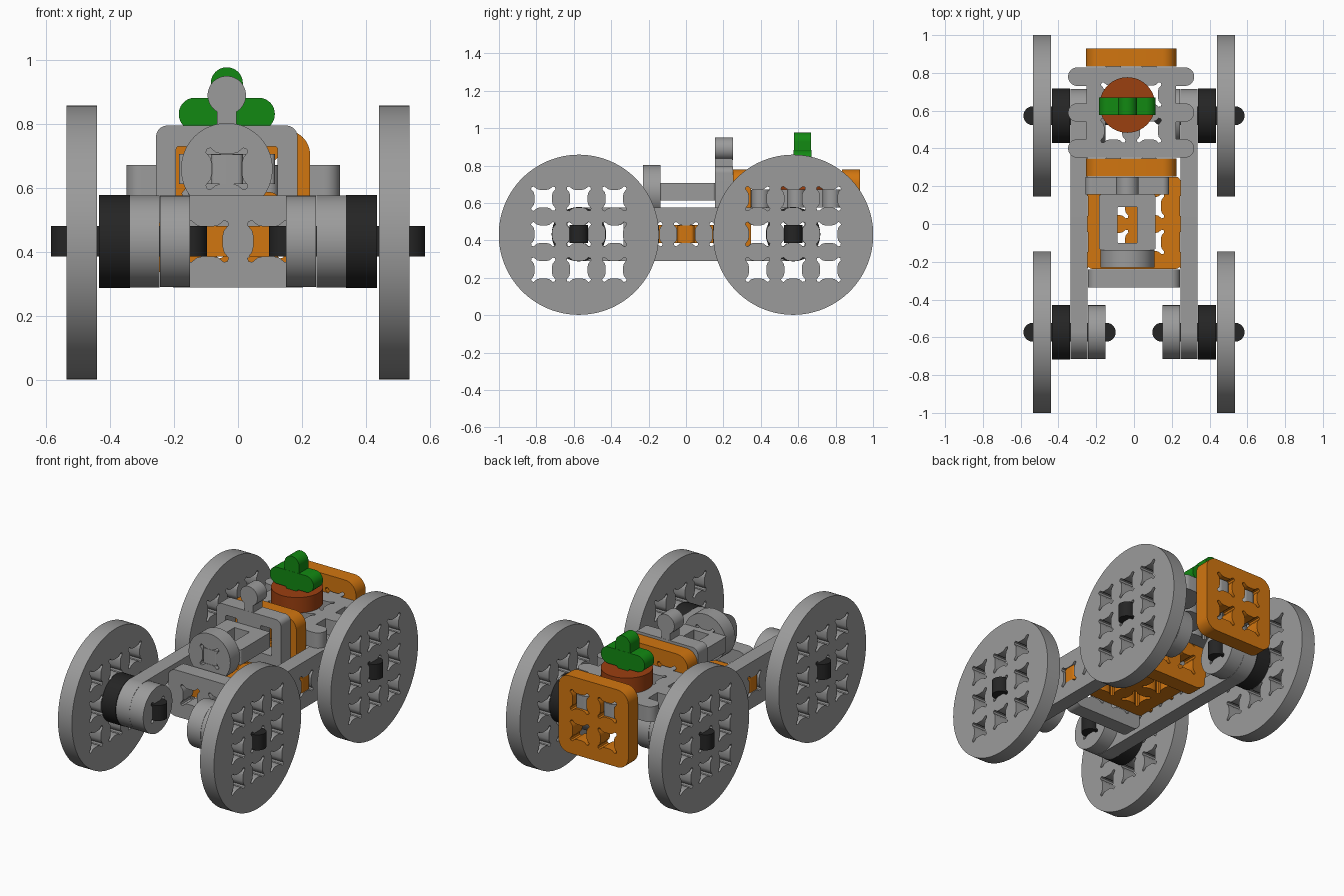
import bpy, bmesh, math

if "Cube" in bpy.data.objects:
    bpy.data.objects.remove(bpy.data.objects["Cube"])


def material(name, rgb):
    m = bpy.data.materials.new(name)
    m.diffuse_color = (*rgb, 1)
    m.use_nodes = True
    m.node_tree.nodes["Principled BSDF"].inputs["Base Color"].default_value = m.diffuse_color
    return m


GRAY = material("gray", (0.33, 0.33, 0.33))
ORANGE = material("orange", (0.64, 0.18, 0.005))
BLACK = material("black", (0.018, 0.018, 0.018))
GREEN = material("green", (0.006, 0.25, 0.006))
BROWN = material("red_brown", (0.33, 0.05, 0.005))
P = 0.095  # half the hole spacing, also the sheet thickness


def circle(u, v, r, n=96):
    return [(u + r * math.cos(2 * math.pi * i / n), v + r * math.sin(2 * math.pi * i / n)) for i in range(n)]


def rrect(u0, u1, v0, v1, r, n=12):
    pts = []
    for k, (cu, cv) in enumerate([(u1 - r, v1 - r), (u0 + r, v1 - r), (u0 + r, v0 + r), (u1 - r, v0 + r)]):
        for i in range(n + 1):
            a = math.pi / 2 * (k + i / n)
            pts.append((cu + r * math.cos(a), cv + r * math.sin(a)))
    return pts


def star(u, v):
    # four-pointed socket with rounded tips and pinched sides
    quarter = [(0.047, -0.018), (0.047, 0.018), (0.051, 0.034), (0.065, 0.051),
               (0.062, 0.062), (0.051, 0.065), (0.034, 0.051)]
    pts = []
    for k in range(4):
        c, s = round(math.cos(k * math.pi / 2)), round(math.sin(k * math.pi / 2))
        pts += [(u + c * x - s * y, v + s * x + c * y) for x, y in quarter]
    return pts


def stars(u, v, nu, nv):
    return [star(u + (i - (nu - 1) / 2) * 2 * P, v + (j - (nv - 1) / 2) * 2 * P)
            for i in range(nu) for j in range(nv)]


def sheet(name, mat, axis, w0, w1, outer, holes=()):
    """Flat profile with holes, extruded from w0 to w1 along an axis."""
    cu = bpy.data.curves.new(name + "_profile", 'CURVE')
    cu.dimensions = '2D'
    cu.fill_mode = 'BOTH'
    cu.extrude = (w1 - w0) / 2
    for loop in [outer, *holes]:
        s = cu.splines.new('POLY')
        s.points.add(len(loop) - 1)
        for p, (u, v) in zip(s.points, loop):
            p.co = (u, v, 0, 1)
        s.use_cyclic_u = True
    tmp = bpy.data.objects.new(name + "_tmp", cu)
    bpy.context.scene.collection.objects.link(tmp)
    dg = bpy.context.evaluated_depsgraph_get()
    src = bpy.data.meshes.new_from_object(tmp.evaluated_get(dg))
    bpy.data.objects.remove(tmp)
    bm = bmesh.new()
    bm.from_mesh(src)
    for v in bm.verts:
        a, b, w = v.co.x, v.co.y, v.co.z + (w0 + w1) / 2
        v.co = {'x': (w, a, b), 'y': (a, w, b), 'z': (a, b, w)}[axis]
    bmesh.ops.remove_doubles(bm, verts=bm.verts, dist=1e-5)
    bmesh.ops.recalc_face_normals(bm, faces=bm.faces)
    for f in bm.faces:
        f.smooth = True
        f.material_index = 0
    me = bpy.data.meshes.new(name)
    bm.to_mesh(me)
    bm.free()
    me.set_sharp_from_angle(angle=math.radians(28))
    me.materials.append(mat)
    ob = bpy.data.objects.new(name, me)
    bpy.context.scene.collection.objects.link(ob)
    return ob


AX, ZC = 0.573, 0.433  # axle position and height

for side, s in (("left", -1), ("right", 1)):
    def xs(name, mat, a, b, outer, holes=()):
        sheet(f"{side}_{name}", mat, 'x', min(s * a, s * b), max(s * a, s * b), outer, holes)

    # long chassis beam with a row of sockets
    xs("chassis_beam", GRAY, 0.245, 0.337, rrect(-0.715, 0.715, 0.289, 0.577, 0.143, 24),
       stars(0, ZC, 7, 1))
    for end, y in (("front", -AX), ("rear", AX)):
        # wheel, spacer, collar and axle
        xs(end + "_wheel", GRAY, 0.44, 0.536, circle(y, 0.43, 0.428, 128), stars(y, ZC, 3, 3))
        xs(end + "_spacer", BLACK, 0.338, 0.435, circle(y, ZC, 0.145), stars(y, ZC, 1, 1))
        xs(end + "_collar", GRAY, 0.15, 0.244, circle(y, ZC, 0.143), stars(y, ZC, 1, 1))
        xa, xb = sorted((s * 0.097, s * 0.585))
        sheet(f"{side}_{end}_axle", BLACK, 'z', 0.386, 0.482, rrect(xa, xb, y - 0.05, y + 0.05, 0.0499))

# floor plate with side tabs plugged into the beams
sheet("floor_plate", ORANGE, 'z', 0.386, 0.481, rrect(-0.243, 0.243, -0.237, 0.25, 0.02), stars(0, 0, 2, 2))
for s in (-1, 1):
    for y in (-2 * P, 0, 2 * P):
        x0, x1 = sorted((s * 0.235, s * 0.333))
        sheet("floor_tab", ORANGE, 'z', 0.387, 0.48, rrect(x0, x1, y - 0.045, y + 0.045, 0.02))

# nose plate
sheet("nose_plate", GRAY, 'y', -0.335, -0.24, rrect(-0.244, 0.244, 0.289, 0.577, 0.05), stars(0, ZC, 2, 1))

# seat back and tail plate
CX = -0.015
for name, y in (("seat_back", 0.252), ("tail_plate", 0.835)):
    sheet(name, ORANGE, 'y', y, y + P, rrect(CX - 0.24, CX + 0.24, 0.30, 0.78, 0.075),
          stars(CX, 0.54, 2, 2))

# rear deck with three rounded tabs on each side
half = []
for j in (-1, 0, 1):
    cy = 0.59 + j * 2 * P
    half.append((0.237, cy - 0.049))
    half += [(0.285 + 0.049 * math.cos(a), cy + 0.049 * math.sin(a))
             for a in [math.pi * (i / 16 - 0.5) for i in range(17)]]
    half.append((0.237, cy + 0.049))
deck = [(CX + u, v) for u, v in half] + [(CX - u, v) for u, v in reversed(half)]
sheet("rear_deck", GRAY, 'z', 0.577, 0.672, deck, stars(CX, 0.59, 2, 2))
for x in (CX - P, CX + P):
    for y in (0.265, 0.82):
        sheet("deck_tab", GRAY, 'z', 0.579, 0.67, rrect(x - 0.046, x + 0.046, y, y + 0.095, 0.03))

# windscreen frame with centre post and round mirror
SX = -0.035
sheet("windscreen_frame", GRAY, 'y', 0.155, 0.25, rrect(SX - 0.221, SX + 0.221, 0.482, 0.795, 0.035),
      [rrect(-0.193, -0.115, 0.56, 0.73, 0.008), rrect(0.045, 0.123, 0.56, 0.73, 0.008)])
sheet("mirror_post", GRAY, 'y', 0.156, 0.249, rrect(SX - 0.03, SX + 0.03, 0.78, 0.87, 0.004))
sheet("mirror", GRAY, 'y', 0.155, 0.25, circle(SX, 0.89, 0.06, 48))

# steering column and wheel
sheet("steering_column", GRAY, 'z', 0.612, 0.706, rrect(SX - 0.15, SX + 0.15, -0.137, 0.156, 0.012),
      [rrect(SX - 0.052, SX + 0.052, -0.1, 0.09, 0.004)])
sheet("steering_tab", GRAY, 'z', 0.613, 0.705, rrect(SX - 0.05, SX + 0.05, -0.228, -0.125, 0.015))
sheet("steering_wheel", GRAY, 'y', -0.23, -0.137, circle(SX, 0.66, 0.143), [star(SX, 0.66)])

# flower pot disc and three-lobed plant
sheet("pot", BROWN, 'z', 0.672, 0.768, circle(SX, 0.63, 0.147))
sheet("plant_leaves", GREEN, 'y', 0.576, 0.67, rrect(SX - 0.15, SX + 0.15, 0.78, 0.882, 0.0505, 16))
sheet("plant_top", GREEN, 'y', 0.577, 0.669, rrect(SX - 0.05, SX + 0.05, 0.755, 0.977, 0.0495, 16))
